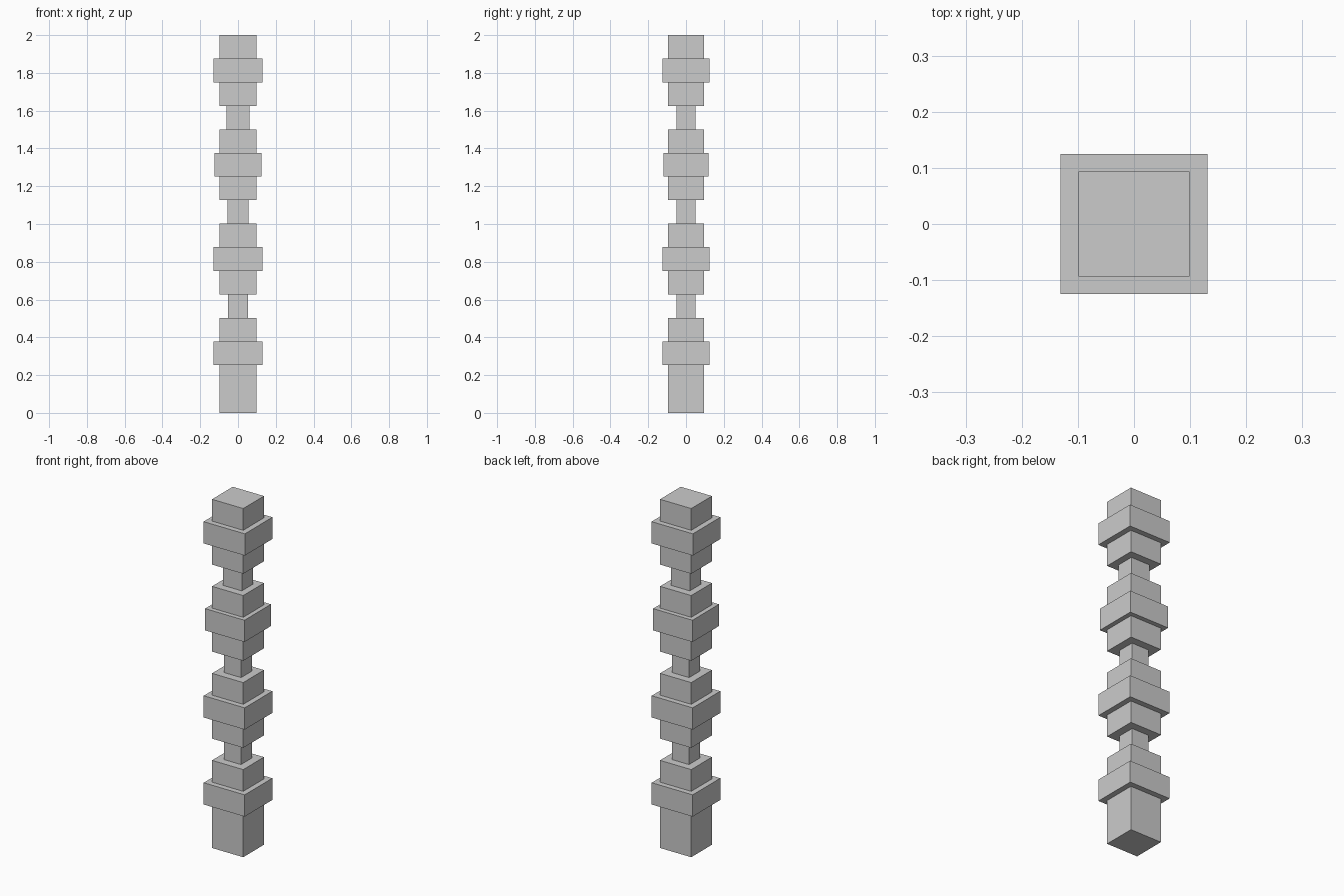
import bpy, bmesh

if "Cube" in bpy.data.objects:
    bpy.data.objects.remove(bpy.data.objects["Cube"])

BASE_TOP = 0.253
STEP = (2.0 - BASE_TOP) / 14

# half sizes (x, y) of the square sections
CORE = (0.099, 0.094)
BANDS = [(0.13, 0.125), (0.13, 0.125), (0.125, 0.12), (0.131, 0.125)]
NECKS = [(0.054, 0.05), (0.055, 0.05), (0.06, 0.051)]

# sections from bottom to top: base, then band / core / neck / core repeating
sections = [CORE]
for i, band in enumerate(BANDS):
    sections += [band, CORE]
    if i < len(NECKS):
        sections += [NECKS[i], CORE]
levels = [0.0] + [BASE_TOP + STEP * i for i in range(15)]

bm = bmesh.new()


def ring(half, z):
    x, y = half
    return [bm.verts.new((sx * x, sy * y, z))
            for sx, sy in ((-1, -1), (1, -1), (1, 1), (-1, 1))]


# square rings at the bottom and top of every section
rings = []
for half, z0, z1 in zip(sections, levels, levels[1:]):
    rings += [ring(half, z0), ring(half, z1)]

# walls and ledges between neighbouring rings, then the end caps
for a, b in zip(rings, rings[1:]):
    for i in range(4):
        j = (i + 1) % 4
        bm.faces.new((a[i], a[j], b[j], b[i]))
bm.faces.new(rings[0][::-1])
bm.faces.new(rings[-1])
bmesh.ops.recalc_face_normals(bm, faces=bm.faces[:])

mesh = bpy.data.meshes.new("stepped_post")
bm.to_mesh(mesh)
bm.free()
bpy.context.collection.objects.link(bpy.data.objects.new("stepped_post", mesh))
